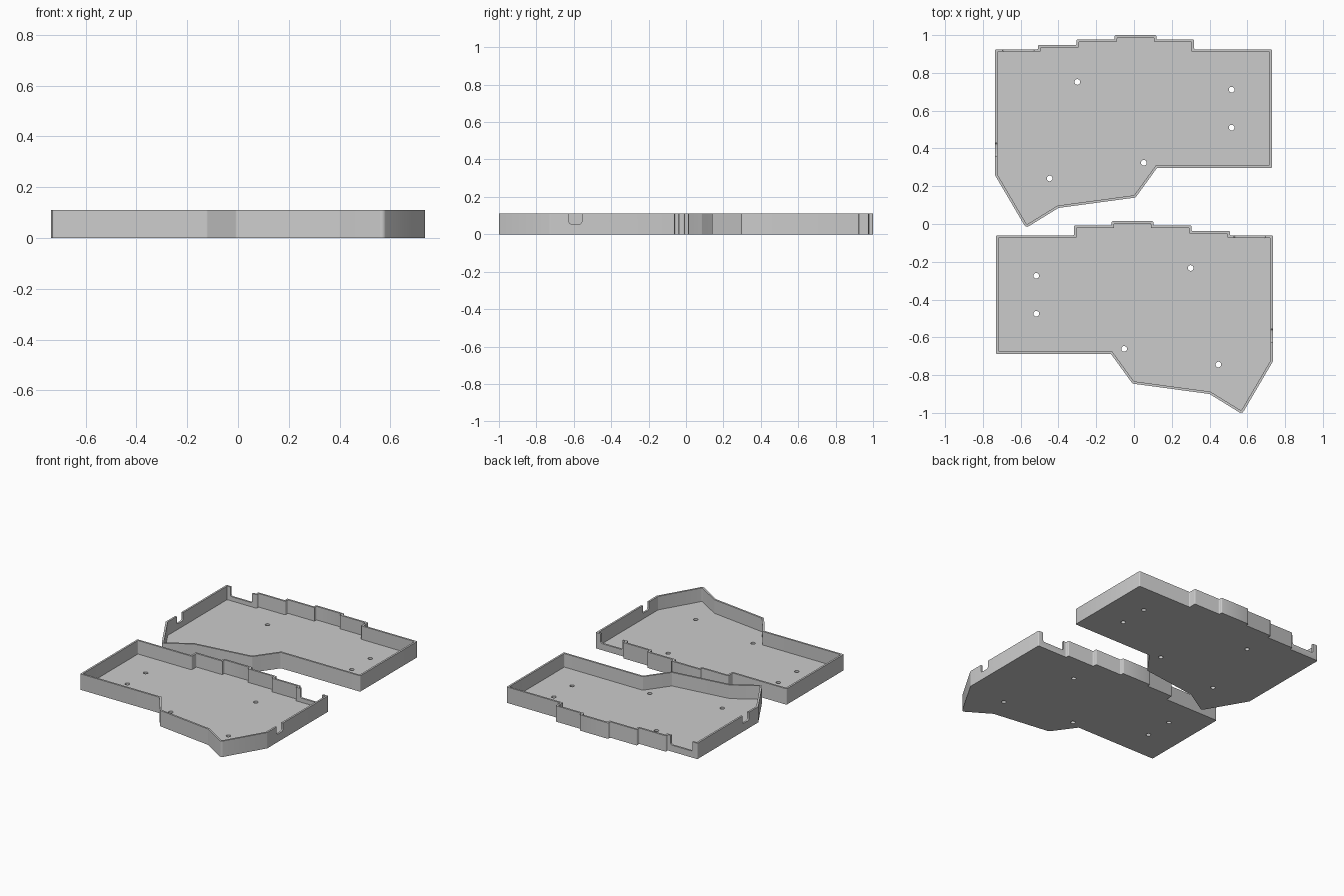
import bpy, bmesh, math
from mathutils import Vector

if "Cube" in bpy.data.objects:
    bpy.data.objects.remove(bpy.data.objects["Cube"])

HEIGHT, FLOOR, WALL = 0.11, 0.016, 0.013
SHIFT = -0.985          # y distance between the two trays

# Outline of the rear tray: x, y, corner radius
OUTLINE = [(-0.735, 0.925, .006), (-0.735, 0.257, .012), (-0.572, -0.021, .016), (-0.4, 0.085, .012),
           (0.008, 0.14, .012), (0.122, 0.297, .012), (0.73, 0.297, .006), (0.73, 0.925, .006),
           (0.318, 0.925, .006), (0.318, 0.977, .006), (0.118, 0.977, .006), (0.118, 1.0, .006),
           (-0.102, 1.0, .006), (-0.102, 0.977, .006), (-0.305, 0.977, .006), (-0.305, 0.948, .006),
           (-0.508, 0.948, .006), (-0.508, 0.925, .006)]
HOLES = [(-0.3, 0.752), (0.517, 0.711), (0.517, 0.51), (0.052, 0.324), (-0.447, 0.241)]

gray = bpy.data.materials.new("gray plastic")
gray.diffuse_color = (0.6, 0.6, 0.6, 1)
gray.use_nodes = True
gray.node_tree.nodes["Principled BSDF"].inputs["Base Color"].default_value = gray.diffuse_color


def offset(pts, d):
    """Move every edge of a counter-clockwise outline inward by d."""
    out = []
    for i, p in enumerate(pts):
        a = (p - pts[i - 1]).normalized()
        b = (pts[(i + 1) % len(pts)] - p).normalized()
        na, nb = Vector((-a.y, a.x)), Vector((-b.y, b.x))
        out.append(p + (na + nb) * d / (1 + na.dot(nb)))
    return out


def fillet(pts, radii, steps=3):
    """Replace every corner with a small arc."""
    out = []
    for i, (p, r) in enumerate(zip(pts, radii)):
        a = (pts[i - 1] - p).normalized()
        b = (pts[(i + 1) % len(pts)] - p).normalized()
        half = a.angle(b) / 2
        centre = p + (a + b).normalized() * r / math.sin(half)
        s, e = p + a * r / math.tan(half) - centre, p + b * r / math.tan(half) - centre
        for k in range(steps + 1):
            v = s.lerp(e, k / steps).normalized() * r
            out.append(centre + v)
    return out


def make_object(name, bm):
    bmesh.ops.recalc_face_normals(bm, faces=bm.faces)
    mesh = bpy.data.meshes.new(name)
    bm.to_mesh(mesh)
    bm.free()
    ob = bpy.data.objects.new(name, mesh)
    bpy.context.collection.objects.link(ob)
    mesh.materials.append(gray)
    return ob


def prism(name, pts, vec):
    """Extrude a closed loop of 3D points along vec."""
    bm = bmesh.new()
    face = bm.faces.new([bm.verts.new(p) for p in pts])
    ext = bmesh.ops.extrude_face_region(bm, geom=[face])
    bmesh.ops.translate(bm, vec=vec, verts=[v for v in ext["geom"] if isinstance(v, bmesh.types.BMVert)])
    return make_object(name, bm)


def notch_profile(a, b, z):
    """Slot profile with rounded bottom corners, open at the top."""
    r, pts = 0.012, [(a, 0.2)]
    for cx, start in ((a + r, math.pi), (b - r, 1.5 * math.pi)):
        pts += [(cx + r * math.cos(start + k * math.pi / 8), z + r + r * math.sin(start + k * math.pi / 8))
                for k in range(5)]
    return pts + [(b, 0.2)]


def tray(name, sx, dy):
    place = lambda x, y, z: Vector((sx * x, y + dy, z))
    sharp = [Vector(p[:2]) for p in OUTLINE]
    radii = [p[2] for p in OUTLINE]
    outer = fillet(sharp, radii)
    inner = fillet(offset(sharp, WALL), [0.005] * len(sharp))

    # Shell: outer wall, rim, inner wall and floor
    bm = bmesh.new()
    loops = [[bm.verts.new(place(p.x, p.y, z)) for p in ring]
             for ring, z in ((outer, 0), (outer, HEIGHT), (inner, HEIGHT), (inner, FLOOR))]
    n = len(outer)
    for lo, hi in zip(loops, loops[1:]):
        for i in range(n):
            j = (i + 1) % n
            bm.faces.new((lo[i], lo[j], hi[j], hi[i]))
    bm.faces.new(loops[0])
    bm.faces.new(loops[3])
    ob = make_object(name, bm)

    # Screw holes through the floor
    cutters = []
    for x, y in HOLES:
        ring = [place(x + 0.015 * math.cos(t * math.pi / 12), y + 0.015 * math.sin(t * math.pi / 12), -0.02)
                for t in range(24)]
        cutters.append(prism("hole_cutter", ring, (0, 0, 0.06)))
    # Cable notches in the back wall and the outer side wall
    cutters.append(prism("back_notch_cutter",
                         [place(x, 0.89, z) for x, z in notch_profile(-0.697, -0.53, 0.045)], (0, 0.055, 0)))
    cutters.append(prism("side_notch_cutter",
                         [place(-0.76, y, z) for y, z in notch_profile(0.36, 0.428, 0.055)], (sx * 0.06, 0, 0)))
    for c in cutters:
        m = ob.modifiers.new("cut", 'BOOLEAN')
        m.operation, m.solver, m.object = 'DIFFERENCE', 'EXACT', c
    bpy.context.view_layer.update()
    done = bpy.data.meshes.new_from_object(ob.evaluated_get(bpy.context.evaluated_depsgraph_get()))
    ob.modifiers.clear()
    ob.data = done
    for c in cutters:
        bpy.data.objects.remove(c)

    bpy.ops.object.select_all(action='DESELECT')
    ob.select_set(True)
    bpy.context.view_layer.objects.active = ob
    bpy.ops.object.shade_smooth_by_angle(angle=math.radians(35))


tray("rear_tray", 1, 0)
tray("front_tray", -1, SHIFT)
